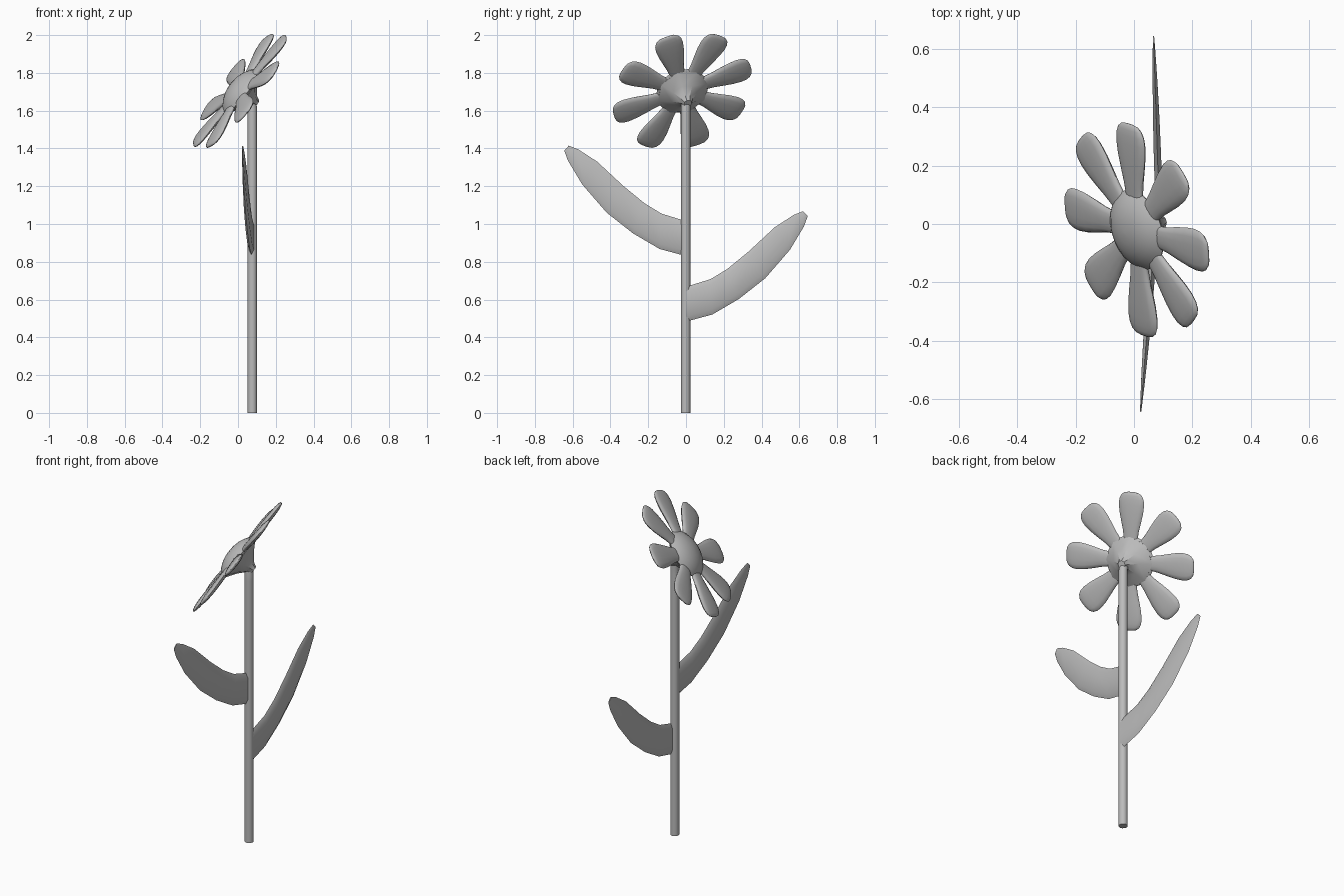
import bpy, math
from mathutils import Vector

if "Cube" in bpy.data.objects:
    bpy.data.objects.remove(bpy.data.objects["Cube"])

# One plain grey for the whole flower
grey = bpy.data.materials.new("plain_grey")
grey.use_nodes = True
GREY = (0.5, 0.5, 0.5, 1)
grey.diffuse_color = GREY
grey.node_tree.nodes["Principled BSDF"].inputs["Base Color"].default_value = GREY


def loft(name, rings, angle):
    """Skin a list of equal rings, cap both ends and smooth below the angle."""
    n = len(rings[0])
    verts = [p for ring in rings for p in ring]
    faces = [tuple(range(n))[::-1], tuple(range(len(verts) - n, len(verts)))]
    for k in range(len(rings) - 1):
        a, b = k * n, (k + 1) * n
        faces += [(a + i, a + (i + 1) % n, b + (i + 1) % n, b + i) for i in range(n)]
    mesh = bpy.data.meshes.new(name)
    mesh.from_pydata(verts, [], faces)
    mesh.materials.append(grey)
    ob = bpy.data.objects.new(name, mesh)
    bpy.context.collection.objects.link(ob)
    bpy.ops.object.select_all(action='DESELECT')
    ob.select_set(True)
    bpy.context.view_layer.objects.active = ob
    bpy.ops.object.mode_set(mode='EDIT')
    bpy.ops.mesh.select_all(action='SELECT')
    bpy.ops.mesh.normals_make_consistent(inside=False)
    bpy.ops.object.mode_set(mode='OBJECT')
    bpy.ops.object.shade_smooth_by_angle(angle=math.radians(angle))
    return ob


def oval(centre, u, v, a, b, n, power=1.0):
    """Ring of n points; a power under 1 makes it squarer."""
    def s(x):
        return math.copysign(abs(x) ** power, x)
    turns = [2 * math.pi * i / n for i in range(n)]
    return [centre + u * a * s(math.cos(t)) + v * b * s(math.sin(t)) for t in turns]


# Flower head frame: it faces -x, tilted up and a little to -y
centre = Vector((0.01, -0.02, 1.705))
axis = Vector((-0.77, -0.26, 0.585)).normalized()
up = Vector((0.64, -0.215, 0.74))
up = (up - axis * up.dot(axis)).normalized()
side = axis.cross(up)

# Stem, bending into the back of the head
X, Y, Z = Vector((1, 0, 0)), Vector((0, 1, 0)), Vector((0, 0, 1))
foot = Vector((0.076, -0.002, 0))
stem = [oval(foot + Z * z, X, Y, 0.025, 0.025, 12) for z in (0, 1.58, 1.61)]
stem.append(oval(centre - axis * 0.08, X, Y, 0.024, 0.024, 12))
loft("stem", stem, 40)

# Faceted cone behind the petals and smooth dome in front
cone = [(0.022, -0.115), (0.034, -0.09), (0.075, -0.055), (0.14, -0.014), (0.135, 0.005)]
loft("flower_back", [oval(centre + axis * h, up, side, r, r, 8) for r, h in cone], 25)
dome = [(0.13, -0.012), (0.142, 0), (0.125, 0.016), (0.1, 0.033),
        (0.07, 0.046), (0.035, 0.054), (0.005, 0.056)]
loft("flower_centre", [oval(centre + axis * h, up, side, r, r, 24) for r, h in dome], 60)

# Eight petals: distance out, half width, half thickness
petal = [(0.07, 0.045, 0.012), (0.13, 0.042, 0.015), (0.17, 0.048, 0.016),
         (0.22, 0.06, 0.017), (0.27, 0.071, 0.017), (0.315, 0.076, 0.016),
         (0.345, 0.073, 0.014), (0.366, 0.063, 0.011), (0.38, 0.045, 0.007),
         (0.385, 0.02, 0.002)]
for k in range(8):
    t = k * math.pi / 4
    out = up * math.cos(t) + side * math.sin(t)
    across = axis.cross(out)
    loft(f"petal_{k + 1}",
         [oval(centre + out * d, across, axis, w, h, 14, 0.9) for d, w, h in petal], 60)

# Two curved leaves: lower edge and upper edge as (reach, height)
lower = [(0, 0.83), (0.14, 0.868), (0.28, 0.95), (0.42, 1.06), (0.55, 1.21),
         (0.625, 1.335), (0.645, 1.39)]
upper = [(0, 1.015), (0.13, 1.055), (0.22, 1.11), (0.33, 1.2), (0.47, 1.33),
         (0.57, 1.395), (0.62, 1.415)]


def leaf(name, direction, drop, root_x, tip_x):
    rings = []
    for (r0, z0), (r1, z1) in zip(lower, upper):
        ring = []
        for f, s in ((0, 0), (0.15, 1), (0.85, 1), (1, 0), (0.85, -1), (0.15, -1)):
            r = r0 + (r1 - r0) * f
            x = root_x + (tip_x - root_x) * r / 0.64
            thick = 0.013 - 0.011 * (r / 0.645) ** 3
            ring.append(Vector((x + s * thick, direction * r, z0 + (z1 - z0) * f - drop)))
        rings.append(ring)
    loft(name, rings, 30)


leaf("upper_leaf", -1, 0, 0.073, 0.023)
leaf("lower_leaf", 1, 0.347, 0.088, 0.067)
